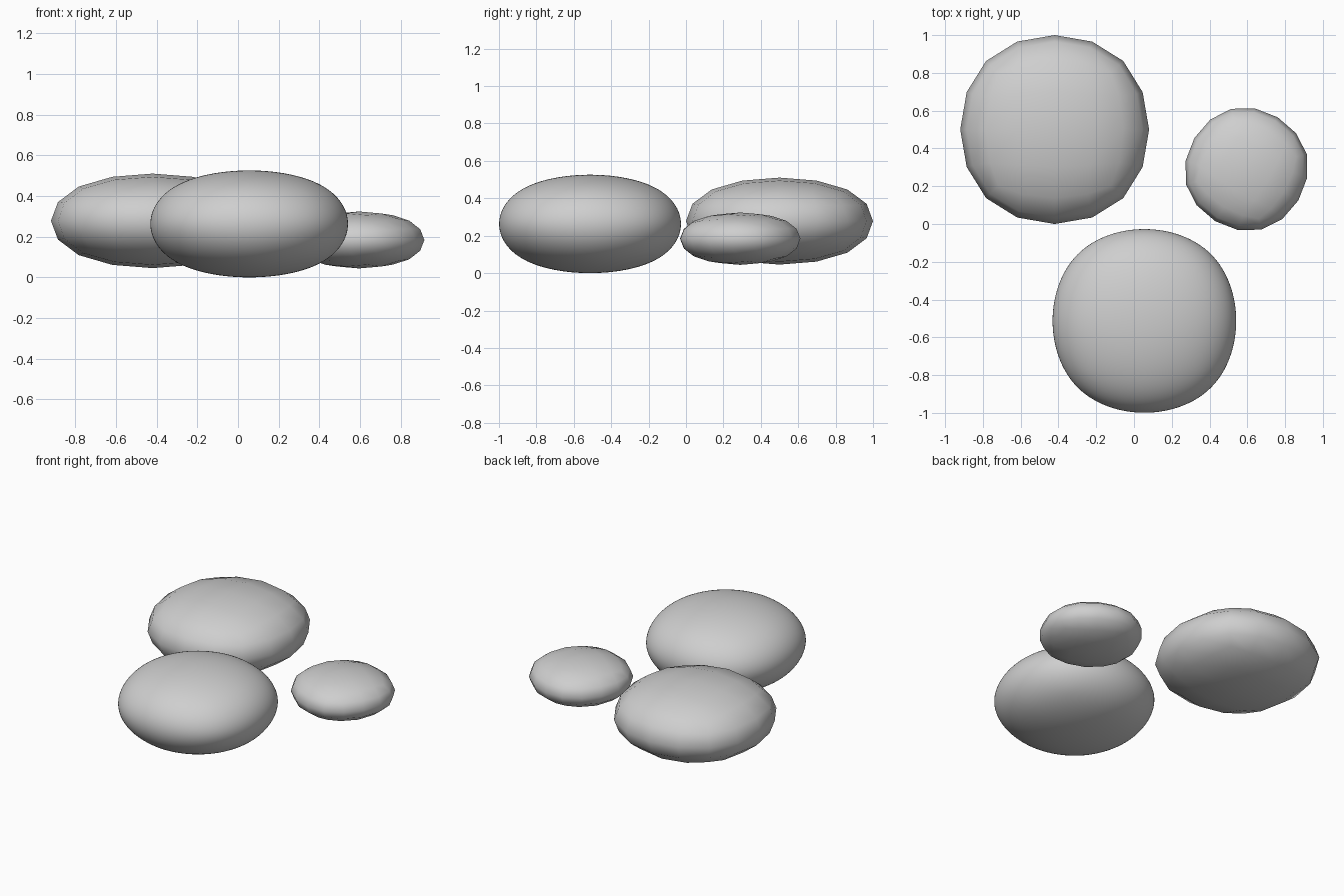
import bpy
import math

if "Cube" in bpy.data.objects:
    bpy.data.objects.remove(bpy.data.objects["Cube"])

# Single stone colour
stone = bpy.data.materials.new("stone_grey")
stone.diffuse_color = (0.62, 0.62, 0.62, 1.0)
stone.use_nodes = True
stone.node_tree.nodes["Principled BSDF"].inputs["Base Color"].default_value = stone.diffuse_color

LIMIT = 0.8395  # how far a subdivided cube's face centre shrinks


def pebble(name, centre, half_size, levels, turn=0.0):
    """Flattened rounded stone: a subdivided box."""
    bpy.ops.mesh.primitive_cube_add(size=2, location=centre,
                                    rotation=(0, 0, math.radians(turn)))
    ob = bpy.context.object
    ob.name = name
    ob.data.name = name
    for v in ob.data.vertices:
        for axis in range(3):
            v.co[axis] *= half_size[axis] / LIMIT
    for face in ob.data.polygons:
        face.use_smooth = True
    ob.data.materials.append(stone)
    sub = ob.modifiers.new("rounding", 'SUBSURF')
    sub.levels = sub.render_levels = levels
    return ob


# Large stone at the back left, coarse outline
pebble("back_stone", (-0.42, 0.50, 0.278), (0.50, 0.50, 0.2325), 2)
# Large smooth stone at the front
pebble("front_stone", (0.055, -0.513, 0.263), (0.486, 0.486, 0.263), 5)
# Small stone on the right, turned, coarse outline
pebble("small_stone", (0.595, 0.29, 0.184), (0.321, 0.321, 0.14), 2, -31)
